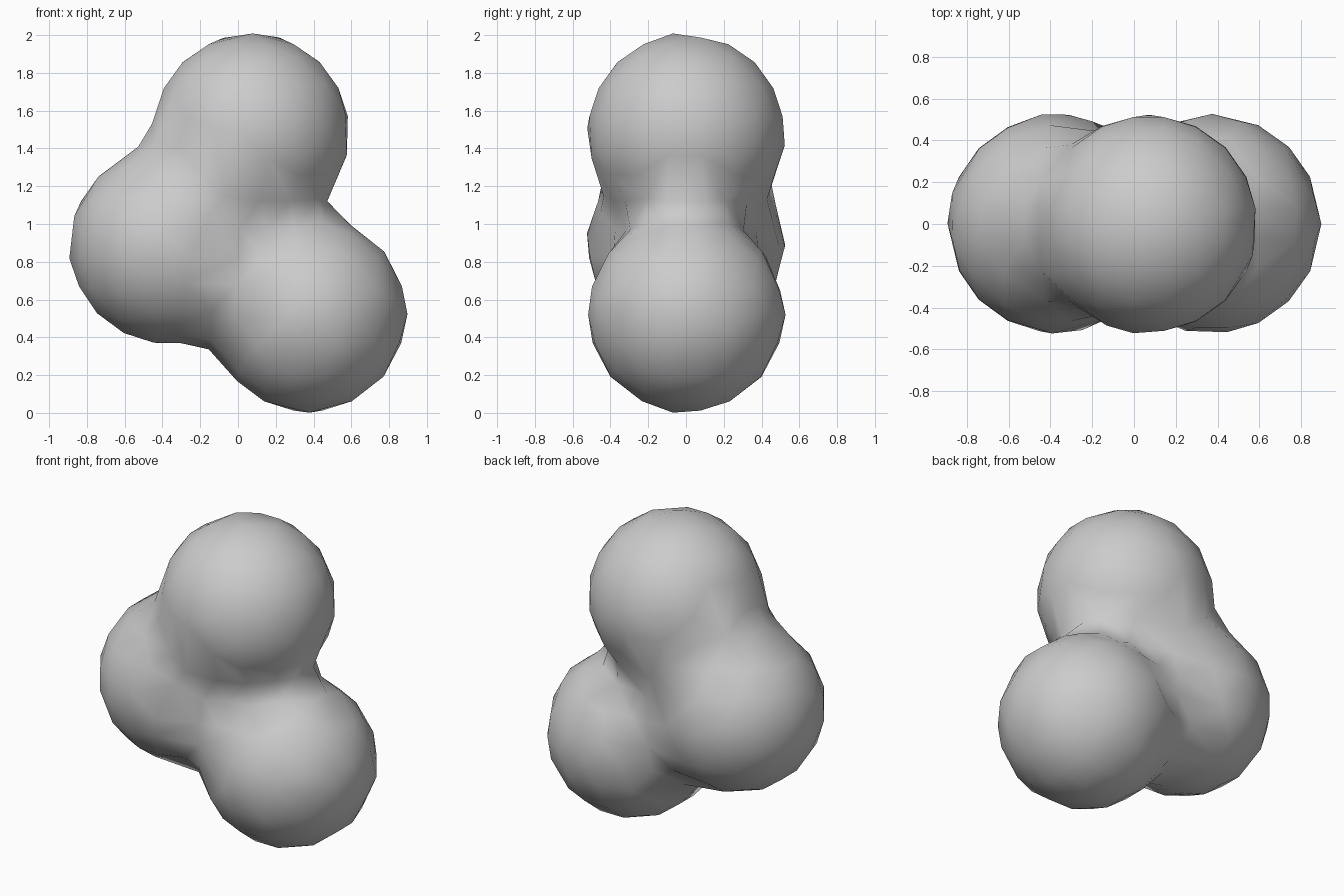
import bpy
from mathutils import Vector

if "Cube" in bpy.data.objects:
    bpy.data.objects.remove(bpy.data.objects["Cube"])

# three fused balls: (x, y, z) centres
centres = [(0.07, 0, 1.485), (-0.37, 0, 0.885), (0.37, 0, 0.525)]
origin = Vector((0.07, 0, 1.495))
visible, reach, threshold = 0.523, 0.75, 0.6

meta = bpy.data.metaballs.new("blob_field")
meta.resolution = meta.render_resolution = 0.15
meta.threshold = threshold
for c in centres:
    e = meta.elements.new(type='BALL')
    e.co = Vector(c) - origin
    e.radius = reach
    e.stiffness = threshold / (1 - (visible / reach) ** 2) ** 3
field = bpy.data.objects.new("blob_field", meta)
field.location = origin
bpy.context.collection.objects.link(field)
bpy.context.view_layer.update()

# freeze the fused surface as a mesh
dg = bpy.context.evaluated_depsgraph_get()
mesh = bpy.data.meshes.new_from_object(field.evaluated_get(dg))
blob = bpy.data.objects.new("fused_balls", mesh)
blob.location = origin
bpy.context.collection.objects.link(blob)
bpy.data.objects.remove(field)
mesh.polygons.foreach_set("use_smooth", [True] * len(mesh.polygons))

# thin out the facets
thin = blob.modifiers.new("thin", 'DECIMATE')
thin.ratio = 0.5
